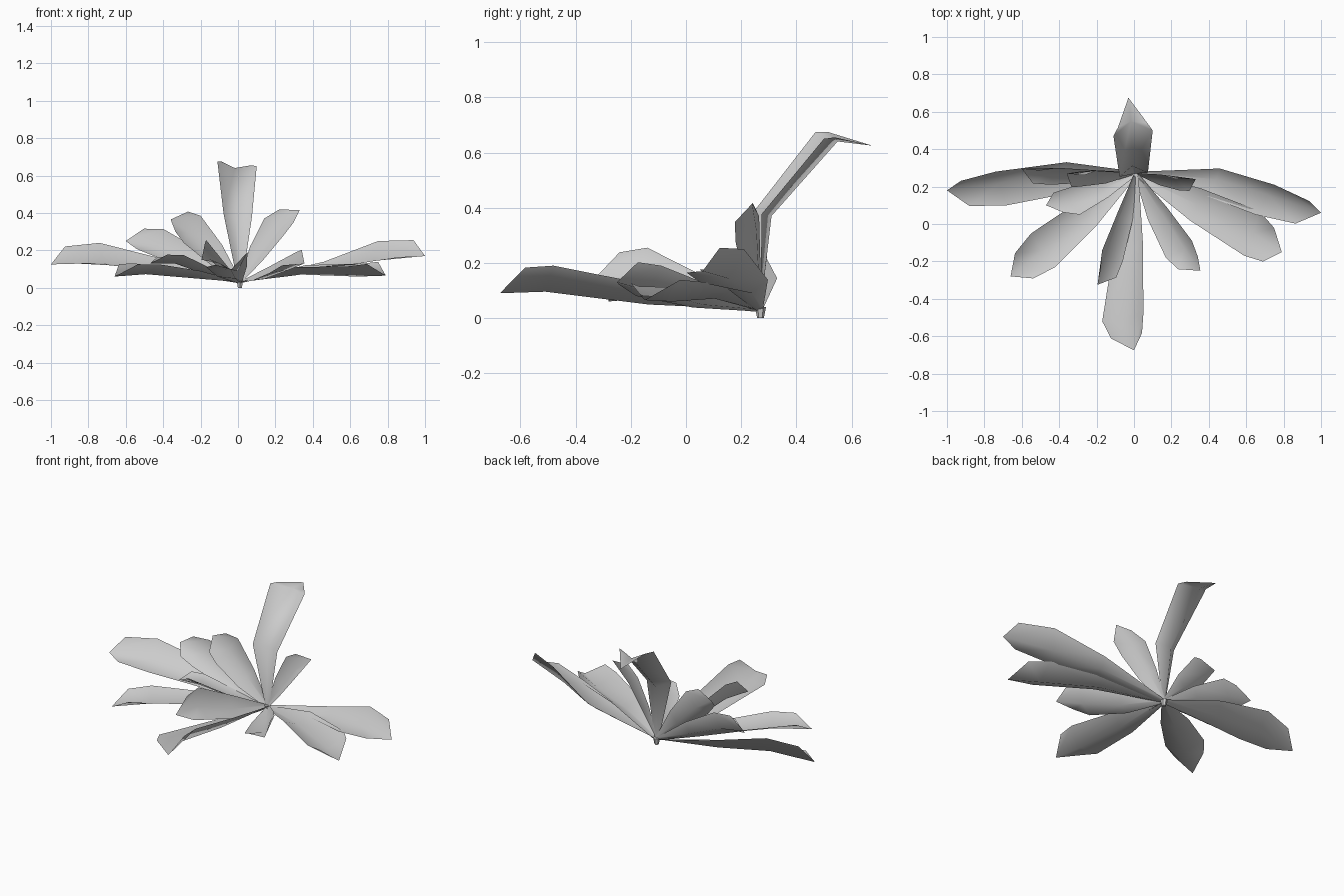
import bpy, bmesh
from mathutils import Vector as V

if "Cube" in bpy.data.objects:
    bpy.data.objects.remove(bpy.data.objects["Cube"])

ROOT = V((0.01, 0.27, 0.03))      # where every leaf meets the stem


def leaf(name, a, b, tip, way=None, way_half=None, sag=0.015, fold=0.5, end_fold=0.72):
    """Folded leaf: a and b are the two rim points of the widest row, tip is the point.
    way / way_half optionally set the spine point and half-width vector of the lower row."""
    a, b, tip = V(a), V(b), V(tip)
    across = (a - b) / 2
    centre = (a + b) / 2
    d = (tip - centre).normalized()
    n = across.cross(centre - ROOT).normalized()
    if n.dot(V((0, -0.5, 1))) < 0:
        n = -n
    depth = n * across.length * fold
    mid = centre - depth
    way = V(way) if way else ROOT.lerp(mid, 0.52) - V((0, 0, sag))
    way_half = V(way_half) if way_half else across * 0.72
    back = d * min(0.09, (tip - centre).length * 0.4)
    # rows of (spine point, half-width vector, rim lift)
    rows = [(ROOT, across * 0.12, V()), (way, way_half, depth * 0.72),
            (mid, across, depth), (tip, across * 0.75, depth * end_fold - back)]
    bm = bmesh.new()
    grid = [[bm.verts.new(p + h + up), bm.verts.new(p), bm.verts.new(p - h + up)]
            for p, h, up in rows]
    for r, s in zip(grid, grid[1:]):
        for i in (0, 1):
            bm.faces.new((r[i], r[i + 1], s[i + 1], s[i]))
    bm.normal_update()
    if sum((f.normal for f in bm.faces), V()).dot(n) < 0:
        bmesh.ops.reverse_faces(bm, faces=bm.faces[:])
    for f in bm.faces:
        f.smooth = True
    me = bpy.data.meshes.new(name)
    bm.to_mesh(me)
    bm.free()
    bpy.context.collection.objects.link(bpy.data.objects.new(name, me))


# tall bent leaf at the back
leaf("back_leaf", (-0.11, 0.47, 0.675), (0.10, 0.50, 0.65), (-0.03, 0.675, 0.625),
     way=(-0.01, 0.31, 0.37), fold=0.65, end_fold=1.1)

# long side leaves, lying flatter towards the middle
leaf("left_long_leaf", (-0.74, 0.28, 0.24), (-0.68, 0.10, 0.12), (-1.0, 0.18, 0.125),
     way=(-0.40, 0.26, 0.085), way_half=(0.03, 0.09, 0.025))
leaf("right_long_leaf", (0.75, 0.21, 0.25), (0.65, 0.05, 0.13), (1.0, 0.06, 0.17),
     way=(0.44, 0.24, 0.09), way_half=(0.03, 0.075, 0.015))

# low leaves fanning to the front
leaf("right_front_leaf", (0.59, -0.17, 0.115), (0.67, 0.07, 0.13), (0.79, -0.15, 0.065),
     sag=-0.025)
leaf("right_inner_leaf", (0.31, -0.09, 0.19), (0.17, -0.18, 0.08), (0.355, -0.25, 0.13))
leaf("left_inner_leaf", (-0.17, -0.14, 0.255), (-0.06, -0.20, 0.11), (-0.195, -0.325, 0.15))
leaf("front_leaf", (0.05, -0.48, 0.19), (-0.17, -0.52, 0.11), (0.0, -0.675, 0.09))
leaf("left_front_leaf", (-0.42, -0.23, 0.125), (-0.55, -0.05, 0.13), (-0.66, -0.28, 0.06), sag=0)
leaf("left_short_leaf", (-0.29, 0.05, 0.175), (-0.36, 0.19, 0.16), (-0.47, 0.10, 0.13))

# upright leaves at the sides, cupped towards the middle
leaf("right_upright_leaf", (0.14, 0.265, 0.37), (0.24, 0.18, 0.275), (0.33, 0.24, 0.415), sag=0)
leaf("left_upright_leaf", (-0.40, 0.30, 0.315), (-0.45, 0.21, 0.17), (-0.6, 0.295, 0.25), sag=0)
leaf("left_tall_leaf", (-0.20, 0.285, 0.385), (-0.29, 0.20, 0.24), (-0.36, 0.27, 0.365), sag=0)

# small stem stub under the leaves
bpy.ops.mesh.primitive_cone_add(vertices=6, radius1=0.012, radius2=0.02, depth=0.04,
                                location=(0.01, 0.27, 0.02))
bpy.context.object.name = "stem"
